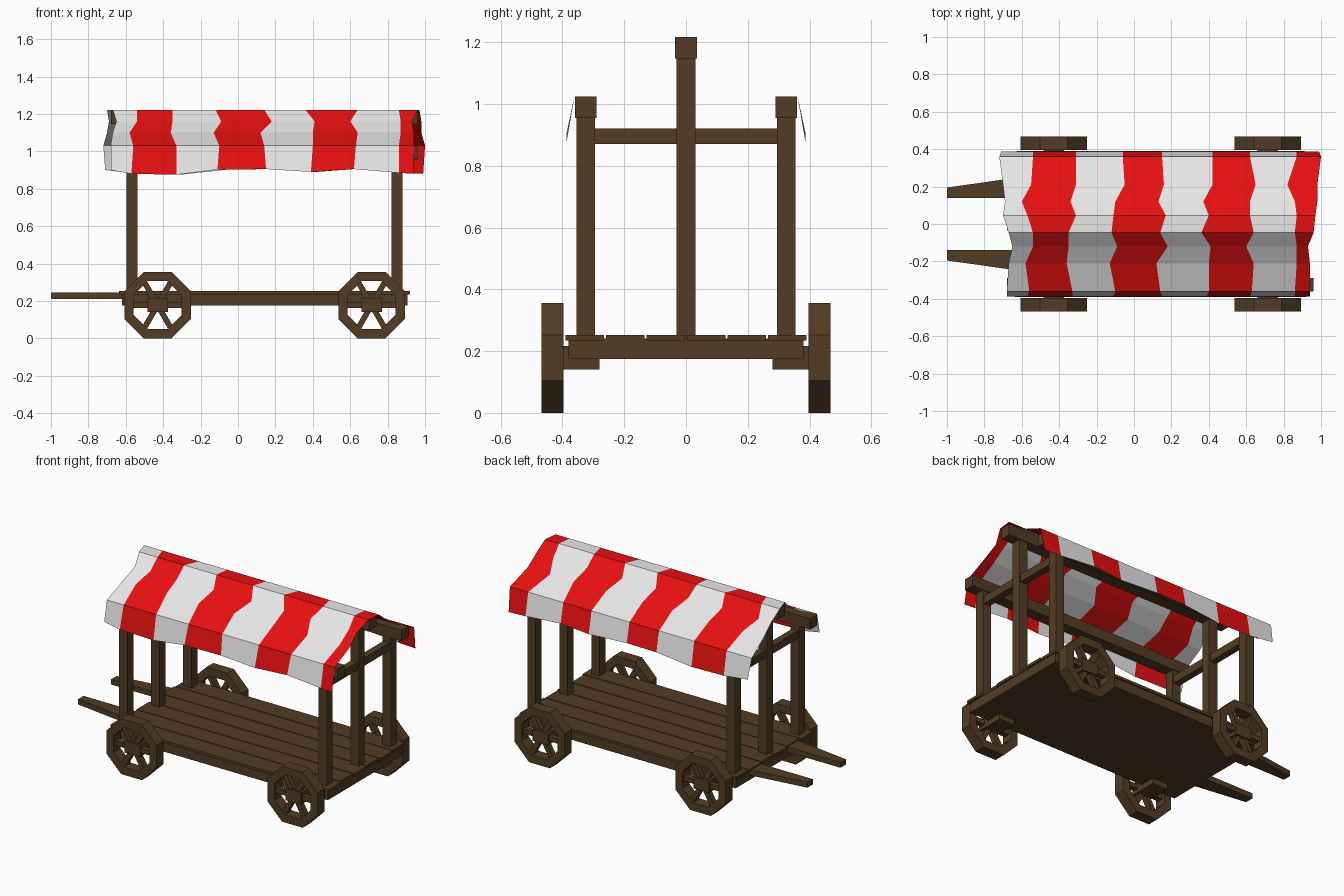
import bpy, bmesh, math
from mathutils import Matrix

if "Cube" in bpy.data.objects:
    bpy.data.objects.remove(bpy.data.objects["Cube"], do_unlink=True)


def material(name, rgb):
    m = bpy.data.materials.new(name)
    m.use_nodes = True
    m.diffuse_color = (*rgb, 1)
    m.node_tree.nodes["Principled BSDF"].inputs["Base Color"].default_value = (*rgb, 1)
    return m


wood = material("dark wood", (0.085, 0.046, 0.017))
red = material("red cloth", (0.8, 0.005, 0.005))
white = material("white cloth", (0.8, 0.8, 0.8))


def finish(name, bm, *mats, recalc=True):
    if recalc:
        bmesh.ops.recalc_face_normals(bm, faces=bm.faces)
    mesh = bpy.data.meshes.new(name)
    bm.to_mesh(mesh)
    bm.free()
    for m in mats:
        mesh.materials.append(m)
    obj = bpy.data.objects.new(name, mesh)
    bpy.context.scene.collection.objects.link(obj)
    return obj


def add_box(bm, x, y, z, turn=Matrix()):
    """Box spanning the (low, high) pairs x, y, z, then transformed by turn."""
    size = [b - a for a, b in (x, y, z)]
    mid = [(a + b) / 2 for a, b in (x, y, z)]
    place = Matrix.Translation(mid) @ Matrix.Diagonal((*size, 1))
    bmesh.ops.create_cube(bm, size=1, matrix=turn @ place)


def box(name, x, y, z):
    bm = bmesh.new()
    add_box(bm, x, y, z)
    return finish(name, bm, wood)


def around(c, half):
    return (c - half, c + half)


# Platform: solid bed and loose planks on top
box("bed", (-0.62, 0.905), (-0.38, 0.38), (0.175, 0.241))
trim = [0, 0.012, 0.004, 0.01, 0.002, 0.008]
for i, t in enumerate(trim):
    y0 = -0.39 + i * 0.131
    box("plank", (-0.635 + t, 0.92 - t), (y0, y0 + 0.125), (0.235, 0.252))

# Posts and cross beams at both ends
for x in (-0.566, 0.85):
    for y, top in ((-0.325, 0.96), (0, 1.155), (0.325, 0.96)):
        box("post", around(x, 0.03), around(y, 0.03), (0.24, top))
    box("cross_beam", around(x, 0.022), (-0.3, 0.3), (0.87, 0.92))

# Long roof beams
for name, y, z in (("eave_beam", -0.325, 0.99), ("eave_beam", 0.325, 0.99),
                   ("ridge_beam", 0, 1.182)):
    box(name, (-0.68, 0.96), around(y, 0.035), around(z, 0.035))

# Tapered pull handles
for side in (-1, 1):
    bm = bmesh.new()
    outline = [(-1, 0.14), (-1, 0.195), (-0.61, 0.25), (-0.61, 0.14)]
    face = bm.faces.new([bm.verts.new((x, side * y, 0.21)) for x, y in outline])
    ext = bmesh.ops.extrude_face_region(bm, geom=[face])
    bmesh.ops.translate(bm, vec=(0, 0, 0.034),
                        verts=[v for v in ext["geom"] if isinstance(v, bmesh.types.BMVert)])
    finish("handle", bm, wood)


# Octagonal wheels with spokes, each on a square axle stub
def wheel(cx, side, apothem=0.178, inner=0.128):
    y0, y1 = sorted((side * 0.396, side * 0.468))
    cz = apothem
    bm = bmesh.new()
    rings = []
    for r, y in ((apothem, y0), (apothem, y1), (inner, y1), (inner, y0)):
        r /= math.cos(math.pi / 8)
        angles = [math.pi / 8 + k * math.pi / 4 for k in range(8)]
        rings.append([bm.verts.new((cx + r * math.cos(a), y, cz + r * math.sin(a)))
                      for a in angles])
    for j in range(4):
        a, b = rings[j], rings[(j + 1) % 4]
        for k in range(8):
            n = (k + 1) % 8
            bm.faces.new((a[k], a[n], b[n], b[k]))
    mid = side * 0.432
    for k in range(6):
        turn = Matrix.Translation((cx, mid, cz)) @ Matrix.Rotation(k * math.pi / 3, 4, "Y")
        add_box(bm, (0.02, 0.135), (-0.018, 0.018), (-0.015, 0.015), turn)
    finish("wheel", bm, wood)
    box("axle", around(cx, 0.055), sorted((side * 0.28, side * 0.46)), (0.14, 0.216))


for cx in (-0.43, 0.714):
    for side in (-1, 1):
        wheel(cx, side)

# Striped cloth canopy: each row holds the uneven seam positions in hundredths
profile = [(-0.387, 0.89), (-0.36, 1.03), (-0.21, 1.10), (-0.12, 1.16), (-0.046, 1.222),
           (0.046, 1.222), (0.12, 1.16), (0.21, 1.10), (0.36, 1.03), (0.387, 0.89)]
seams = [
    (-68, -57, -33, -11, 15, 39, 62, 86, 94),
    (-68, -56, -33, -10, 14, 40, 63, 86, 94),
    (-67, -58, -36, -13, 12, 40, 64, 87, 94),
    (-65, -54, -35, -9, 18, 41, 60, 87, 93),
    (-67, -54, -35, -12, 14, 36, 64, 86, 96),
    (-70, -57, -31, -11, 17, 40, 62, 87, 97),
    (-69, -60, -34, -10, 13, 37, 62, 86, 98),
    (-70, -55, -31, -5, 16, 42, 65, 82, 98),
    (-72, -54, -31, -6, 15, 42, 62, 87, 100),
    (-71, -54, -31, -6, 15, 42, 62, 87, 99),
]
hem = [0.01, -0.01, -0.015, 0.012, 0.015, 0, 0.015, -0.005, -0.01]
bm = bmesh.new()
grid = []
for (y, z), row in zip(profile, seams):
    low = z < 0.95
    grid.append([bm.verts.new((x / 100, y, z + (h if low else 0))) for x, h in zip(row, hem)])
for a, b in zip(grid, grid[1:]):
    for k in range(len(a) - 1):
        f = bm.faces.new((a[k], a[k + 1], b[k + 1], b[k]))
        f.material_index = k % 2
finish("canopy", bm, white, red, recalc=False)
